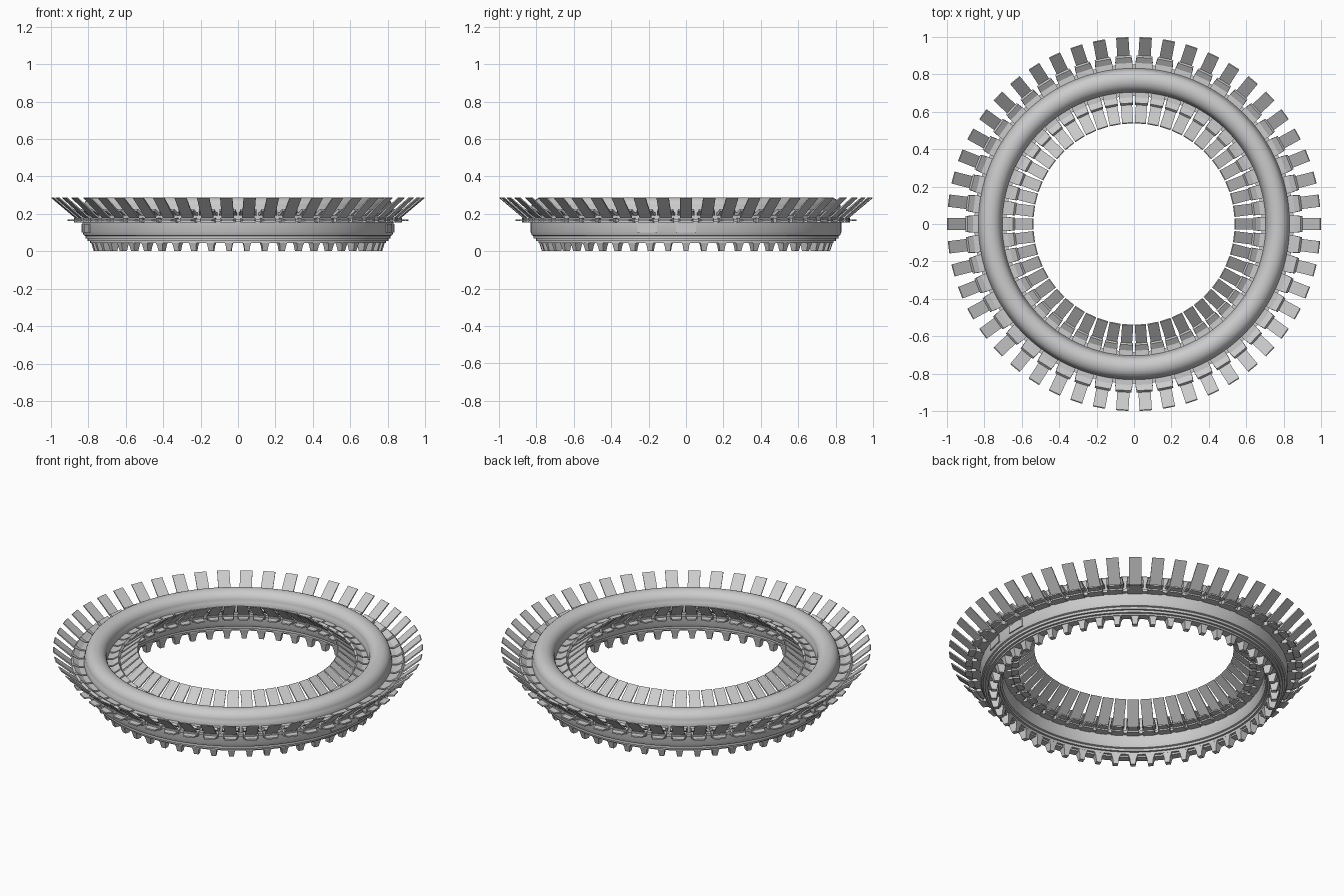
import bpy, bmesh, math

if "Cube" in bpy.data.objects:
    bpy.data.objects.remove(bpy.data.objects["Cube"])

N = 50      # repeated segments round the ring
C = 0.768   # centre radius of the ring section


def finish(name, bm, smooth=False):
    bmesh.ops.recalc_face_normals(bm, faces=bm.faces[:])
    me = bpy.data.meshes.new(name)
    bm.to_mesh(me)
    bm.free()
    ob = bpy.data.objects.new(name, me)
    bpy.context.collection.objects.link(ob)
    if smooth:
        bpy.context.view_layer.objects.active = ob
        ob.select_set(True)
        bpy.ops.object.shade_smooth_by_angle(angle=math.radians(30))
        ob.select_set(False)
    return ob


def lathe(name, profile, steps=150):
    """Revolve a closed (radius, z) profile."""
    bm = bmesh.new()
    rings = []
    for i in range(steps):
        a = 2 * math.pi * i / steps
        rings.append([bm.verts.new((r * math.cos(a), r * math.sin(a), z)) for r, z in profile])
    n = len(profile)
    for i in range(steps):
        p, q = rings[i], rings[(i + 1) % steps]
        for j in range(n):
            k = (j + 1) % n
            bm.faces.new((p[j], q[j], q[k], p[k]))
    return finish(name, bm, True)


def add_prism(bm, section, widths, angle):
    """Extrude a closed (radius, z) section sideways, one width per point."""
    ca, sa = math.cos(angle), math.sin(angle)
    sides = []
    for s in (-0.5, 0.5):
        sides.append([bm.verts.new((r * ca - s * w * sa, r * sa + s * w * ca, z))
                      for (r, z), w in zip(section, widths)])
    a, b = sides
    bm.faces.new(a)
    bm.faces.new(b[::-1])
    n = len(a)
    for j in range(n):
        k = (j + 1) % n
        bm.faces.new((a[j], b[j], b[k], a[k]))


def radial(name, section, widths, angles):
    bm = bmesh.new()
    for a in angles:
        add_prism(bm, section, widths, a)
    return finish(name, bm)


ALL = [2 * math.pi * i / N for i in range(N)]

# main ring body: domed top, straight walls, stepped underside
half = [(0.022, 0.045), (0.022, 0.055), (0.035, 0.055), (0.035, 0.068), (0.047, 0.068),
        (0.047, 0.082), (0.056, 0.085), (0.064, 0.105), (0.064, 0.215), (0.060, 0.232)]
dome = [(0.058 * math.cos(t * math.pi / 16), 0.236 + 0.052 * math.sin(t * math.pi / 16))
        for t in range(9)]
right = half + dome
left = [(-d, z) for d, z in reversed(right[:-1])]
lathe("ring_body", [(C + d, z) for d, z in right + left])

for s, side in ((1, "outer"), (-1, "inner")):
    # thin flange and raised lip round each wall
    lathe(side + "_flange", [(C + s * d, z) for d, z in
                             ((0.06, 0.157), (0.085, 0.157), (0.085, 0.173), (0.06, 0.173))])
    k = 1 if s > 0 else 0.8
    # flat tabs
    radial(side + "_tabs", [(C + s * d, z) for d, z in
                            ((0.06, 0.161), (0.143, 0.161), (0.143, 0.169), (0.06, 0.169))],
           [0.09 * k, 0.06 * k, 0.06 * k, 0.09 * k], ALL)
    # thicker tab roots
    radial(side + "_tab_roots", [(C + s * d, z) for d, z in
                                 ((0.06, 0.153), (0.108, 0.153), (0.108, 0.177), (0.06, 0.177))],
           [0.08 * k] * 4, ALL)
    # slanted blades
    w = 0.066 if s > 0 else 0.06
    radial(side + "_blades", [(C + s * d, z) for d, z in
                              ((0.104, 0.178), (0.231, 0.285), (0.226, 0.288), (0.098, 0.184))],
           [w] * 4, ALL)
    # wider blade brackets
    radial(side + "_blade_brackets", [(C + s * d, z) for d, z in
                                      ((0.06, 0.192), (0.10, 0.192), (0.132, 0.215),
                                       (0.122, 0.226), (0.092, 0.208), (0.06, 0.208))],
           [0.092 * k, 0.092 * k, 0.084 * k, 0.084 * k, 0.092 * k, 0.092 * k], ALL)

# tapered feet under the ring
radial("feet", [(C - 0.025, 0.0), (C + 0.003, 0.0), (C + 0.012, 0.03), (C + 0.02, 0.055),
                (C - 0.035, 0.055), (C - 0.03, 0.03)],
       [0.026, 0.026, 0.034, 0.052, 0.052, 0.034], ALL)

# small plates on the side walls
step = 2 * math.pi / N
radial("side_plates", [(0.81, 0.10), (0.836, 0.10), (0.836, 0.145), (0.81, 0.145)],
       [0.108] * 4, [0, -2 * step, math.pi, math.pi + 2 * step])
